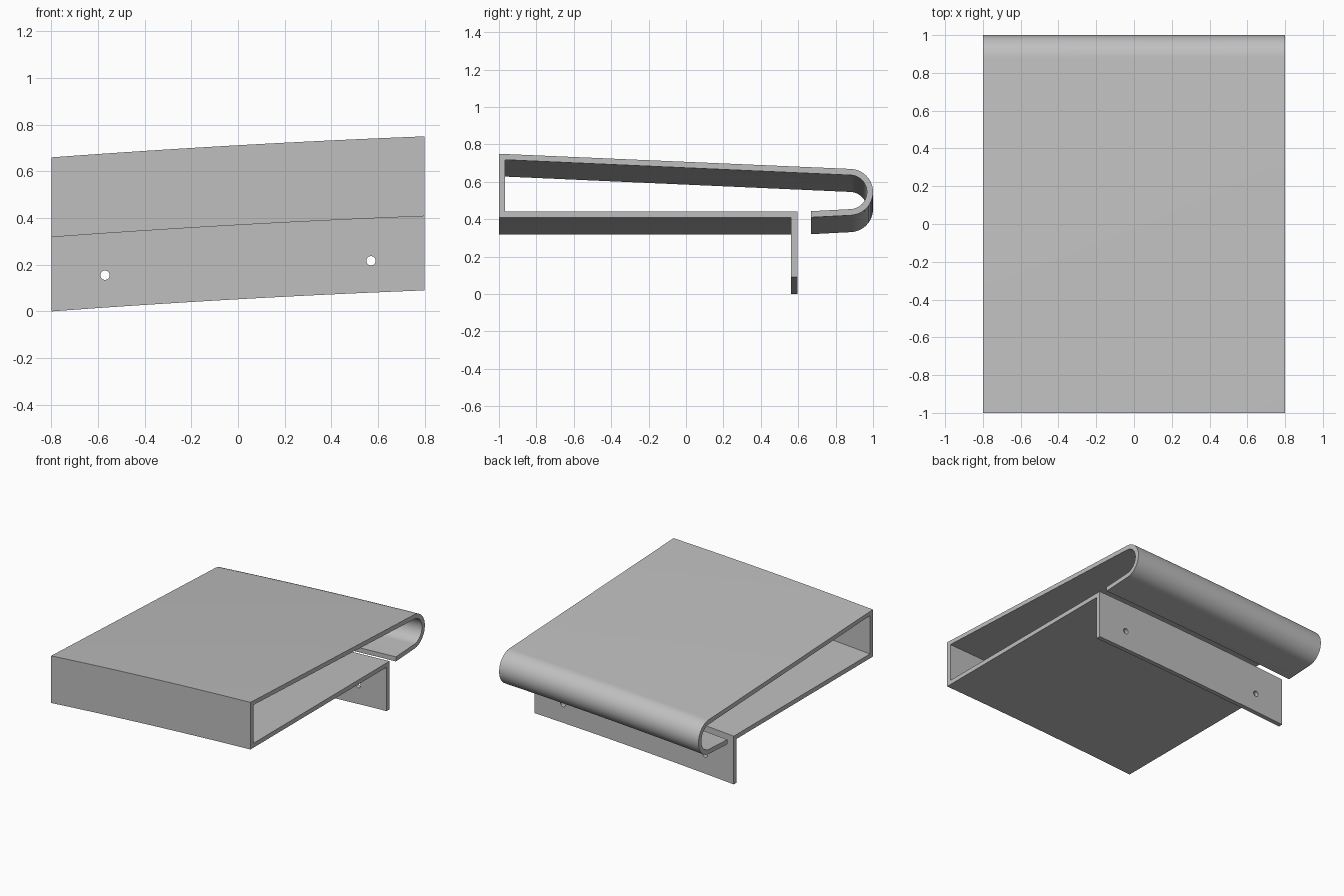
import bpy, bmesh, math

if "Cube" in bpy.data.objects:
    bpy.data.objects.remove(bpy.data.objects["Cube"], do_unlink=True)

HALF_W = 0.8
STATIONS = 20
ARC_STEPS = 28


def rise(x):
    """Gentle curved sideways slope of the whole sheet."""
    u = x / HALF_W
    return 0.045 * u - 0.007 * u * u - 0.038


# Brushed metal colour
steel = bpy.data.materials.new("steel grey")
steel.use_nodes = True
colour = (0.52, 0.52, 0.52, 1)
steel.diffuse_color = colour
steel.node_tree.nodes["Principled BSDF"].inputs["Base Color"].default_value = colour

# Folded sheet cross-section (y, z): one list for each side of the sheet
side_a = [(0.595, 0.09), (0.595, 0.44), (-0.967, 0.44), (-0.967, 0.718)]
side_b = [(0.562, 0.09), (0.562, 0.408), (-1, 0.408), (-1, 0.75)]

# Rounded hook at the back
cy, cz, r_in, r_out = 0.876, 0.545, 0.091, 0.124
for i in range(ARC_STEPS + 1):
    a = math.radians(87.5 - i * 174.5 / ARC_STEPS)
    side_a.append((cy + r_in * math.cos(a), cz + r_in * math.sin(a)))
    side_b.append((cy + r_out * math.cos(a), cz + r_out * math.sin(a)))
side_a.append((0.668, 0.443))
side_b.append((0.668, 0.41))

# Sweep the section across the width
bm = bmesh.new()
rows = []
for s in range(STATIONS + 1):
    x = -HALF_W + 2 * HALF_W * s / STATIONS
    rows.append([[bm.verts.new((x, y, z + rise(x))) for y, z in side]
                 for side in (side_a, side_b)])
n = len(side_a)
for (a0, b0), (a1, b1) in zip(rows, rows[1:]):
    for i in range(n - 1):
        bm.faces.new((a0[i], a0[i + 1], a1[i + 1], a1[i]))
        bm.faces.new((b0[i], b1[i], b1[i + 1], b0[i + 1]))
    for k in (0, n - 1):
        bm.faces.new((a0[k], a1[k], b1[k], b0[k]))
for a, b in (rows[0], rows[-1]):
    for i in range(n - 1):
        bm.faces.new((a[i], b[i], b[i + 1], a[i + 1]))
bmesh.ops.recalc_face_normals(bm, faces=bm.faces)
mesh = bpy.data.meshes.new("folded_sheet")
bm.to_mesh(mesh)
bm.free()
sheet = bpy.data.objects.new("folded_sheet", mesh)
bpy.context.collection.objects.link(sheet)
mesh.materials.append(steel)

# Two screw holes through the mounting flange
for x, z in ((-0.57, 0.155), (0.57, 0.217)):
    bpy.ops.mesh.primitive_cylinder_add(vertices=32, radius=0.02, depth=0.12,
                                        location=(x, 0.578, z),
                                        rotation=(math.pi / 2, 0, 0))
    cutter = bpy.context.object
    cutter.name = "hole_cutter"
    cutter.hide_render = True
    cutter.data.materials.append(steel)
    cut = sheet.modifiers.new("hole", 'BOOLEAN')
    cut.operation = 'DIFFERENCE'
    cut.solver = 'EXACT'
    cut.object = cutter
    bpy.context.view_layer.objects.active = sheet
    bpy.ops.object.modifier_apply(modifier=cut.name)
    bpy.data.objects.remove(cutter, do_unlink=True)

bpy.ops.object.select_all(action='DESELECT')
sheet.select_set(True)
bpy.context.view_layer.objects.active = sheet
bpy.ops.object.shade_smooth_by_angle(angle=math.radians(30))
